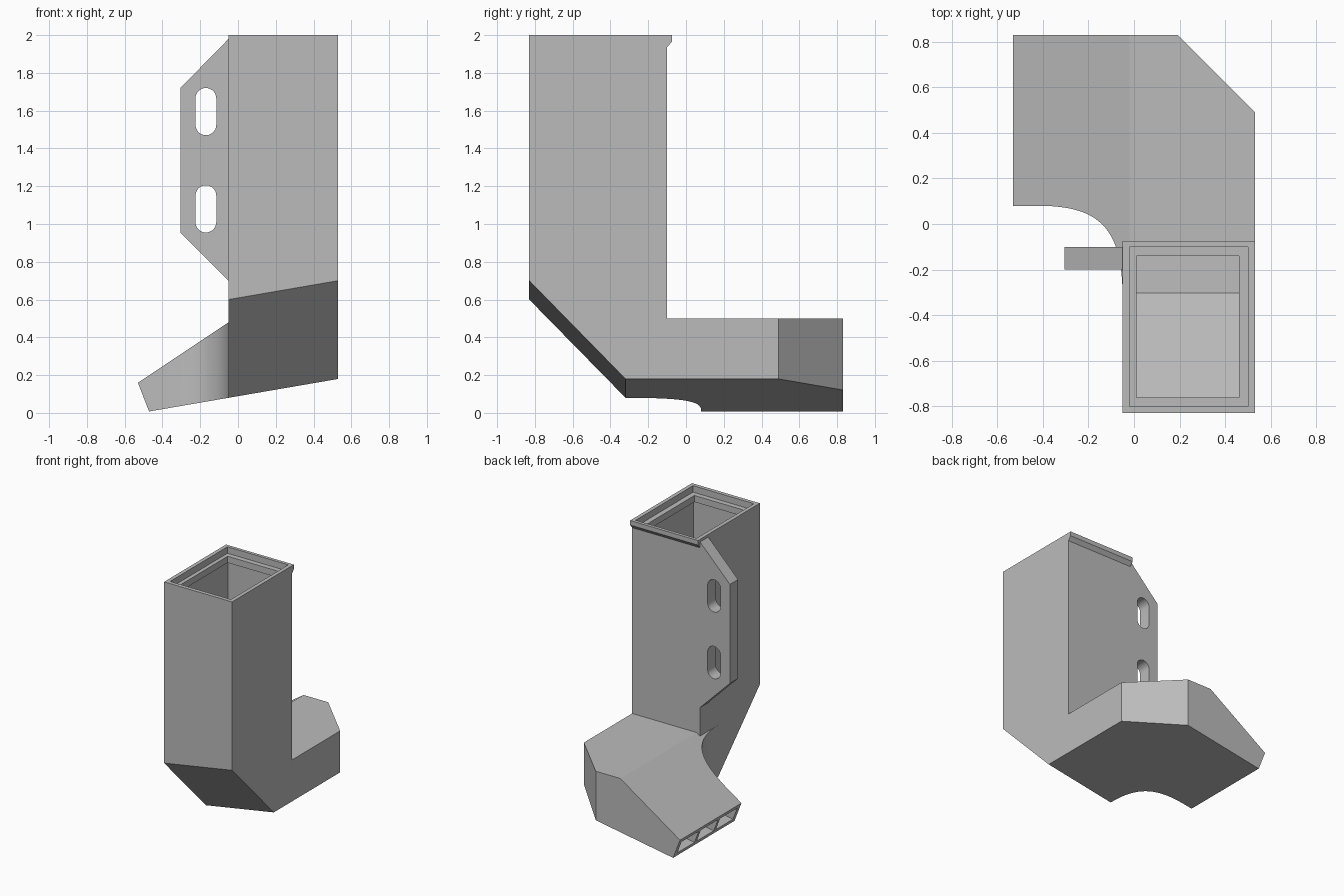
import bpy, bmesh, math
from mathutils import Vector
from mathutils.geometry import interpolate_bezier

cube = bpy.data.objects.get("Cube")
if cube:
    bpy.data.objects.remove(cube, do_unlink=True)

grey = bpy.data.materials.new("plain_grey")
grey.use_nodes = True
grey.diffuse_color = (0.5, 0.5, 0.5, 1)
grey.node_tree.nodes["Principled BSDF"].inputs["Base Color"].default_value = grey.diffuse_color

# Sloping faces of the duct: a point and an outward direction
PLANES = {
    "bottom": (Vector((0, 0, 0.0885)), Vector((0.172, 0, -1)).normalized()),
    "front": (Vector((0, -0.32, 0.0885)), Vector((0.172, -1.02, -1)).normalized()),
    "roof": (Vector((-0.02, 0, 0.5)), Vector((-0.667, 0, 1)).normalized()),
    "end": (Vector((-0.47, 0, 0.005)), Vector((-0.155, 0, -0.06)).normalized()),
}


def prism(name, points, direction, cuts=()):
    """Extrude a polygon, then trim it by (plane, inset) pairs."""
    bm = bmesh.new()
    face = bm.faces.new([bm.verts.new(p) for p in points])
    new = bmesh.ops.extrude_face_region(bm, geom=[face])["geom"]
    bmesh.ops.translate(bm, vec=direction, verts=[g for g in new if isinstance(g, bmesh.types.BMVert)])
    for plane, inset in cuts:
        co, no = PLANES[plane]
        bmesh.ops.bisect_plane(bm, geom=bm.verts[:] + bm.edges[:] + bm.faces[:], dist=1e-5,
                               plane_co=co - no * inset, plane_no=no, clear_outer=True)
        bmesh.ops.holes_fill(bm, edges=[e for e in bm.edges if e.is_boundary], sides=0)
    bmesh.ops.recalc_face_normals(bm, faces=bm.faces)
    mesh = bpy.data.meshes.new(name)
    bm.to_mesh(mesh)
    bm.free()
    mesh.materials.append(grey)
    ob = bpy.data.objects.new(name, mesh)
    bpy.context.collection.objects.link(ob)
    return ob


def box(name, x0, x1, y0, y1, z0, z1, cuts=()):
    pts = [(x0, y0, z0), (x1, y0, z0), (x1, y1, z0), (x0, y1, z0)]
    return prism(name, pts, (0, 0, z1 - z0), cuts)


def combine(target, other, operation):
    mod = target.modifiers.new(operation, "BOOLEAN")
    mod.operation, mod.object, mod.solver = operation, other, "EXACT"
    bpy.context.view_layer.objects.active = target
    bpy.ops.object.modifier_apply(modifier=mod.name)
    bpy.data.objects.remove(other, do_unlink=True)


def elbow(name, t, end_inset):
    """Lower bend in plan, with every wall moved inward by t."""
    k = 0.41 * t
    curve = interpolate_bezier(*[Vector((x + t, y + t, 0)) for x, y in
                                 ((-0.42, 0.08), (-0.15, 0.08), (-0.05, -0.02), (-0.05, -0.32))], 24)
    plan = [(0.53 - t, -0.83 + t), (0.53 - t, 0.49 - k), (0.19 - k, 0.83 - t),
            (-0.65, 0.83 - t), (-0.65, 0.08 + t)]
    plan += [(p.x, p.y) for p in curve] + [(-0.05 + t, -0.83 + t)]
    cuts = [("bottom", t), ("front", t), ("roof", t), ("end", end_inset)]
    return prism(name, [(x, y, -0.3) for x, y in plan], (0, 0, 0.8 - t), cuts)


# Upright column with a small lip along its back edge
side = [(-0.83, 2), (-0.075, 2), (-0.075, 1.965), (-0.1, 1.935), (-0.1, -0.3), (-0.83, -0.3)]
duct = prism("duct_body", [(-0.05, y, z) for y, z in side], (0.58, 0, 0), [("bottom", 0), ("front", 0)])
combine(duct, elbow("lower_bend", 0, 0), "UNION")

# Hollow interior and stepped socket at the top
T = 0.04
combine(duct, box("column_cavity", 0, 0.48, -0.78, -0.12, -0.3, 1.9,
                  [("bottom", T), ("front", T)]), "DIFFERENCE")
combine(duct, elbow("bend_cavity", 0.05, 0.12), "DIFFERENCE")
combine(duct, box("throat", 0.01, 0.46, -0.76, -0.14, 1.8, 2.1), "DIFFERENCE")
combine(duct, box("rim_recess", -0.02, 0.50, -0.80, -0.10, 1.95, 2.1), "DIFFERENCE")

# Three outlet openings in the low end
for i in range(3):
    y = 0.115 + i * 0.235
    combine(duct, box("outlet", -0.75, -0.3, y, y + 0.21, -0.3, 0.5,
                      [("bottom", 0.03), ("roof", 0.03)]), "DIFFERENCE")

# Side mounting plate with two rounded slots
outline = [(-0.05, 1.98), (-0.305, 1.72), (-0.305, 0.955), (-0.05, 0.7)]
plate = prism("mounting_plate", [(x, -0.2, z) for x, z in outline], (0, 0.1, 0))
for zc in (1.08, 1.595):
    r, half = 0.055, 0.07
    slot = []
    for i in range(34):
        a = math.pi * (i % 17) / 16 + (math.pi if i > 16 else 0)
        slot.append((-0.17 + r * math.cos(a), -0.3,
                     zc + (half if i < 17 else -half) + r * math.sin(a)))
    combine(plate, prism("slot", slot, (0, 0.3, 0)), "DIFFERENCE")

# Smooth the curved walls, keep the other edges crisp
for ob in (duct, plate):
    bpy.ops.object.select_all(action="DESELECT")
    ob.select_set(True)
    bpy.context.view_layer.objects.active = ob
    bpy.ops.object.shade_smooth_by_angle(angle=math.radians(25))
